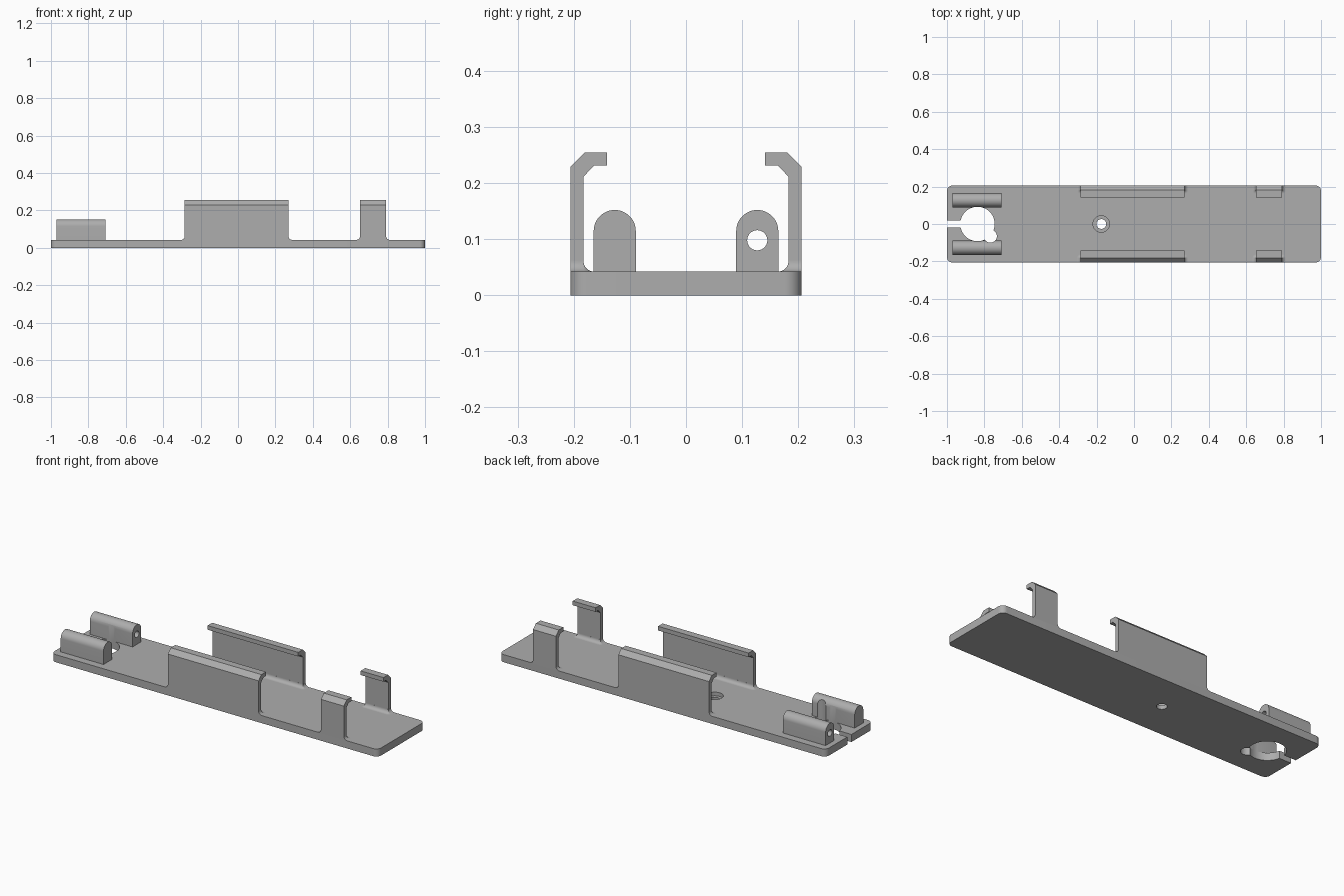
import bpy, bmesh
from math import pi, sin, cos, sqrt
from mathutils import Vector

cube = bpy.data.objects.get("Cube")
if cube:
    bpy.data.objects.remove(cube, do_unlink=True)

HALF_W, PLATE_H = 0.206, 0.042

grey = bpy.data.materials.new("Light grey plastic")
grey.use_nodes = True
COLOUR = (0.42, 0.42, 0.42, 1)
grey.diffuse_color = COLOUR
grey.node_tree.nodes["Principled BSDF"].inputs["Base Color"].default_value = COLOUR


def arc(cx, cy, r, start, end, n=10):
    return [(cx + r * cos(start + (end - start) * i / n),
             cy + r * sin(start + (end - start) * i / n)) for i in range(n + 1)]


def loft(name, rings):
    """Closed solid through a stack of matching rings of 3D points."""
    bm = bmesh.new()
    loops = [[bm.verts.new(p) for p in ring] for ring in rings]
    n = len(loops[0])
    for a, b in zip(loops, loops[1:]):
        for i in range(n):
            j = (i + 1) % n
            bm.faces.new((a[i], a[j], b[j], b[i]))
    bm.faces.new(loops[0])
    bm.faces.new(loops[-1])
    bmesh.ops.remove_doubles(bm, verts=bm.verts, dist=1e-5)
    bmesh.ops.recalc_face_normals(bm, faces=bm.faces)
    mesh = bpy.data.meshes.new(name)
    bm.to_mesh(mesh)
    bm.free()
    mesh.materials.append(grey)
    obj = bpy.data.objects.new(name, mesh)
    bpy.context.collection.objects.link(obj)
    return obj


def prism_x(name, profile, x0, x1):
    return loft(name, [[(x, y, z) for y, z in profile] for x in (x0, x1)])


def prism_z(name, profile, z0, z1):
    return loft(name, [[(x, y, z) for x, y in profile] for z in (z0, z1)])


def circle(cx, cy, r, n=48):
    return arc(cx, cy, r, 0, 2 * pi, n)[:-1]


def activate(obj):
    bpy.ops.object.select_all(action='DESELECT')
    obj.select_set(True)
    bpy.context.view_layer.objects.active = obj


def cut(obj, cutters):
    activate(obj)
    for c in cutters:
        mod = obj.modifiers.new("Cut", 'BOOLEAN')
        mod.operation, mod.solver, mod.object = 'DIFFERENCE', 'EXACT', c
        bpy.ops.object.modifier_apply(modifier=mod.name)


def smooth(obj):
    activate(obj)
    bpy.ops.object.shade_smooth_by_angle(angle=pi / 6)


# Cutters: round opening, side notch, entry slot, screw hole and counterbore
opening = prism_z("opening_cutter", circle(-0.837, 0, 0.092), -0.1, 0.3)
notch = prism_z("notch_cutter", circle(-0.768, -0.065, 0.035), -0.1, 0.3)
slot = prism_z("slot_cutter", [(-1.1, -0.018), (-0.84, -0.018),
                               (-0.84, 0.018), (-1.1, 0.018)], -0.1, 0.1)
screw = prism_z("screw_cutter", circle(-0.175, 0, 0.026), -0.1, 0.1)
bore = prism_z("counterbore_cutter", circle(-0.175, 0, 0.044), 0.022, 0.1)
pin = prism_x("pin_cutter", circle(0.127, 0.098, 0.018, 32), -1.1, -0.6)

# Base plate with rounded corners
R = 0.03
outline = []
for k, (sx, sy) in enumerate(((1, 1), (-1, 1), (-1, -1), (1, -1))):
    outline += arc(sx * (1 - R), sy * (HALF_W - R), R, k * pi / 2, (k + 1) * pi / 2)
plate = prism_z("base_plate", outline, 0, PLATE_H)
cut(plate, (opening, notch, slot, screw, bore))
smooth(plate)

# Two round-topped bosses, the back one drilled lengthwise
for side, label in ((1, "back"), (-1, "front")):
    cy, r = side * 0.127, 0.0375
    arch = [(cy - r, PLATE_H), (cy + r, PLATE_H)] + arc(cy, 0.1145, r, 0, pi, 24)
    boss = prism_x(label + "_boss", arch, -0.97, -0.708)
    cut(boss, (opening, notch, pin) if side > 0 else (opening, notch))
    smooth(boss)

# Hooked clips, each standing on a filleted foot
FILLET, INNER = 0.02, 0.183
FOOT_TOP = PLATE_H + FILLET
hook = [(HALF_W, FOOT_TOP), (HALF_W, 0.229), (0.181, 0.254), (0.141, 0.254),
        (0.141, 0.231), (0.164, 0.231), (INNER, 0.211), (INNER, FOOT_TOP)]


def foot_rings(x0, x1, side):
    rings = []
    for i in range(9):
        a = i / 8 * pi / 2
        d = max(FILLET * (1 - sin(a)), 2e-4)
        z = FOOT_TOP - FILLET * cos(a)
        ring = [(x1 + d, HALF_W), (x0 - d, HALF_W)]
        ring += arc(x0, INNER, d, pi, 1.5 * pi, 6) + arc(x1, INNER, d, 1.5 * pi, 2 * pi, 6)
        rings.append([(x, side * y, z) for x, y in ring])
    return rings


for label, x0, x1 in (("long", -0.285, 0.27), ("short", 0.652, 0.792)):
    for side, place in ((1, "back"), (-1, "front")):
        prism_x(f"{place}_{label}_clip", [(side * y, z) for y, z in hook], x0, x1)
        smooth(loft(f"{place}_{label}_clip_foot", foot_rings(x0, x1, side)))

# Remove the cutters
for c in (opening, notch, slot, screw, bore, pin):
    bpy.data.objects.remove(c, do_unlink=True)
